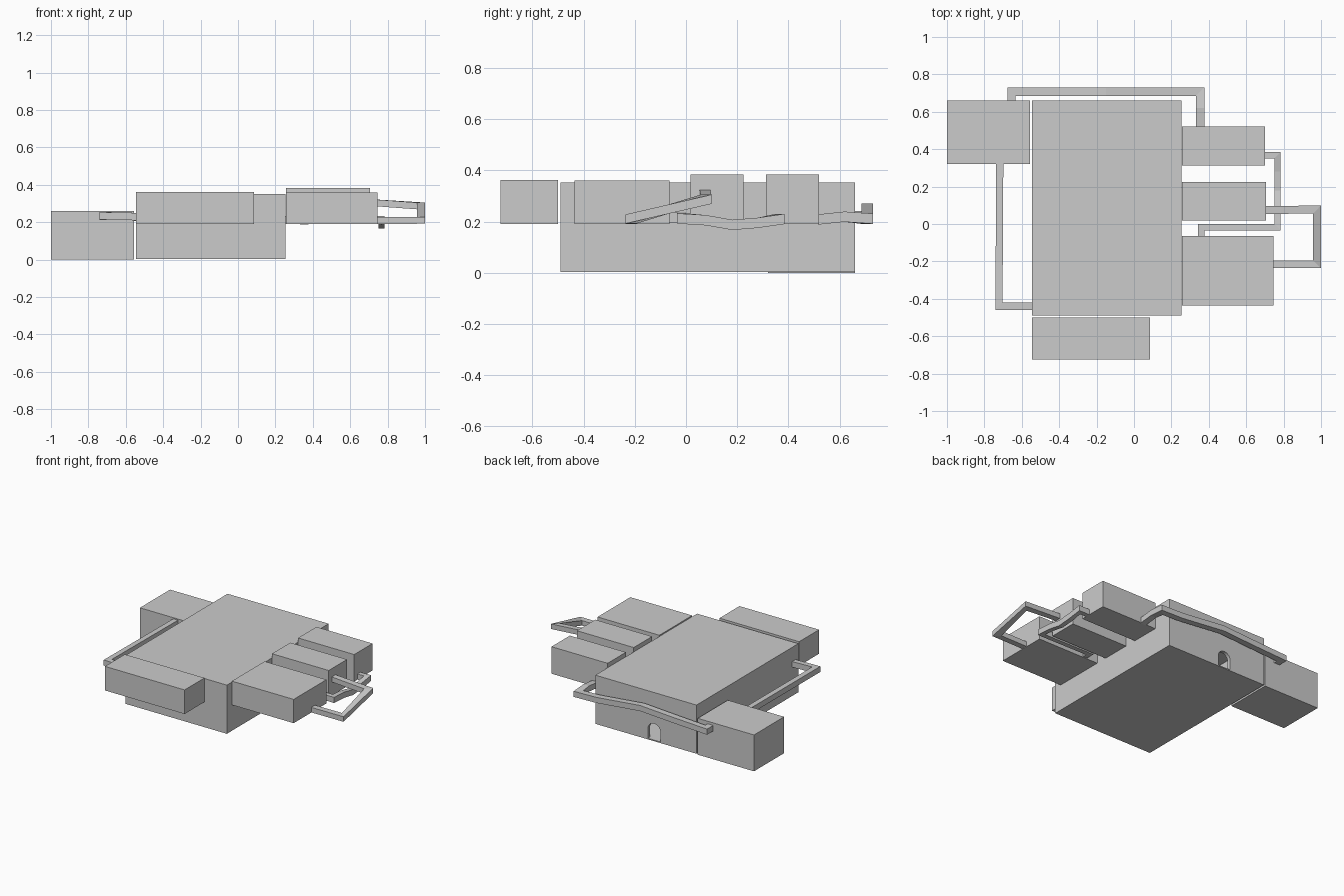
import bpy, bmesh
from math import pi
from mathutils import Vector

if "Cube" in bpy.data.objects:
    bpy.data.objects.remove(bpy.data.objects["Cube"])


def finish(name, bm):
    bmesh.ops.recalc_face_normals(bm, faces=bm.faces)
    me = bpy.data.meshes.new(name)
    bm.to_mesh(me)
    bm.free()
    ob = bpy.data.objects.new(name, me)
    bpy.context.collection.objects.link(ob)
    return ob


def box(name, x, y, z):
    bm = bmesh.new()
    bmesh.ops.create_cube(bm, size=1)
    for v in bm.verts:
        for i, (a, b) in enumerate((x, y, z)):
            v.co[i] = a if v.co[i] < 0 else b
    return finish(name, bm)


def passage(name, pts, w=0.045, h=0.04):
    """Square tunnel along a path, mitred in plan, upright section."""
    P = [Vector(p) for p in pts]
    bm = bmesh.new()
    rings = []
    for i, p in enumerate(P):
        d = []
        if i > 0:
            d.append((p - P[i - 1]).xy.normalized())
        if i < len(P) - 1:
            d.append((P[i + 1] - p).xy.normalized())
        n = [Vector((-a.y, a.x)) for a in d]
        m = (n[0] + n[-1]).normalized()
        m *= w / 2 / m.dot(n[0])
        side, up = Vector((m.x, m.y, 0)), Vector((0, 0, h / 2))
        rings.append([bm.verts.new(p + s * side + t * up)
                      for s, t in ((-1, -1), (1, -1), (1, 1), (-1, 1))])
    for a, b in zip(rings, rings[1:]):
        for k in range(4):
            bm.faces.new((a[k], a[(k + 1) % 4], b[(k + 1) % 4], b[k]))
    bm.faces.new(rings[0])
    bm.faces.new(rings[-1])
    return finish(name, bm)


def cut(ob, cutter):
    cutter.hide_render = True
    cutter.hide_set(True)
    mod = ob.modifiers.new(cutter.name, 'BOOLEAN')
    mod.operation, mod.solver, mod.object = 'DIFFERENCE', 'EXACT', cutter


# Main hall, hollow, with an arched doorway at the back
hall = box("main_hall", (-0.545, 0.255), (-0.49, 0.66), (0.004, 0.352))
cut(hall, box("hall_cavity_cutter", (-0.52, 0.23), (-0.465, 0.635), (0.012, 0.325)))

bm = bmesh.new()
arch = [(-0.26, 0.012), (-0.16, 0.012)]
from math import cos, sin
arch += [(-0.21 + 0.05 * cos(pi * i / 12), 0.08 + 0.05 * sin(pi * i / 12)) for i in range(13)]
f = bm.faces.new([bm.verts.new((x, 0.6, z)) for x, z in arch])
ext = bmesh.ops.extrude_face_region(bm, geom=[f])
bmesh.ops.translate(bm, vec=(0, 0.1, 0),
                    verts=[g for g in ext["geom"] if isinstance(g, bmesh.types.BMVert)])
cut(hall, finish("doorway_cutter", bm))

# Side rooms
box("front_room", (-0.545, 0.085), (-0.725, -0.5), (0.19, 0.362))
box("left_room", (-1.0, -0.555), (0.32, 0.66), (0, 0.26))
box("right_room_large", (0.256, 0.745), (-0.435, -0.065), (0.19, 0.36))
box("right_room_middle", (0.256, 0.705), (0.018, 0.225), (0.19, 0.383))
box("right_room_rear", (0.256, 0.70), (0.313, 0.52), (0.19, 0.383))

# Connecting passages
passage("rear_passage", [
    (0.355, 0.515, 0.208), (0.355, 0.62, 0.219), (0.355, 0.708, 0.211),
    (0.2, 0.708, 0.215), (0.0, 0.708, 0.235), (-0.15, 0.708, 0.25),
    (-0.4, 0.708, 0.235), (-0.655, 0.708, 0.222), (-0.655, 0.655, 0.222)])
passage("left_passage", [
    (-0.718, 0.325, 0.232), (-0.718, 0.26, 0.232), (-0.722, -0.44, 0.234), (-0.54, -0.44, 0.23)], 0.038)
passage("right_outer_passage", [
    (0.74, -0.215, 0.209), (0.979, -0.215, 0.21),
    (0.979, 0.078, 0.287), (0.70, 0.074, 0.306)], 0.042, 0.036)
passage("right_inner_passage", [
    (0.695, 0.367, 0.21), (0.767, 0.367, 0.21), (0.767, 0.28, 0.195),
    (0.767, 0.18, 0.187), (0.767, 0.08, 0.205), (0.767, -0.018, 0.212),
    (0.36, -0.018, 0.215), (0.36, -0.07, 0.215)], 0.034)
